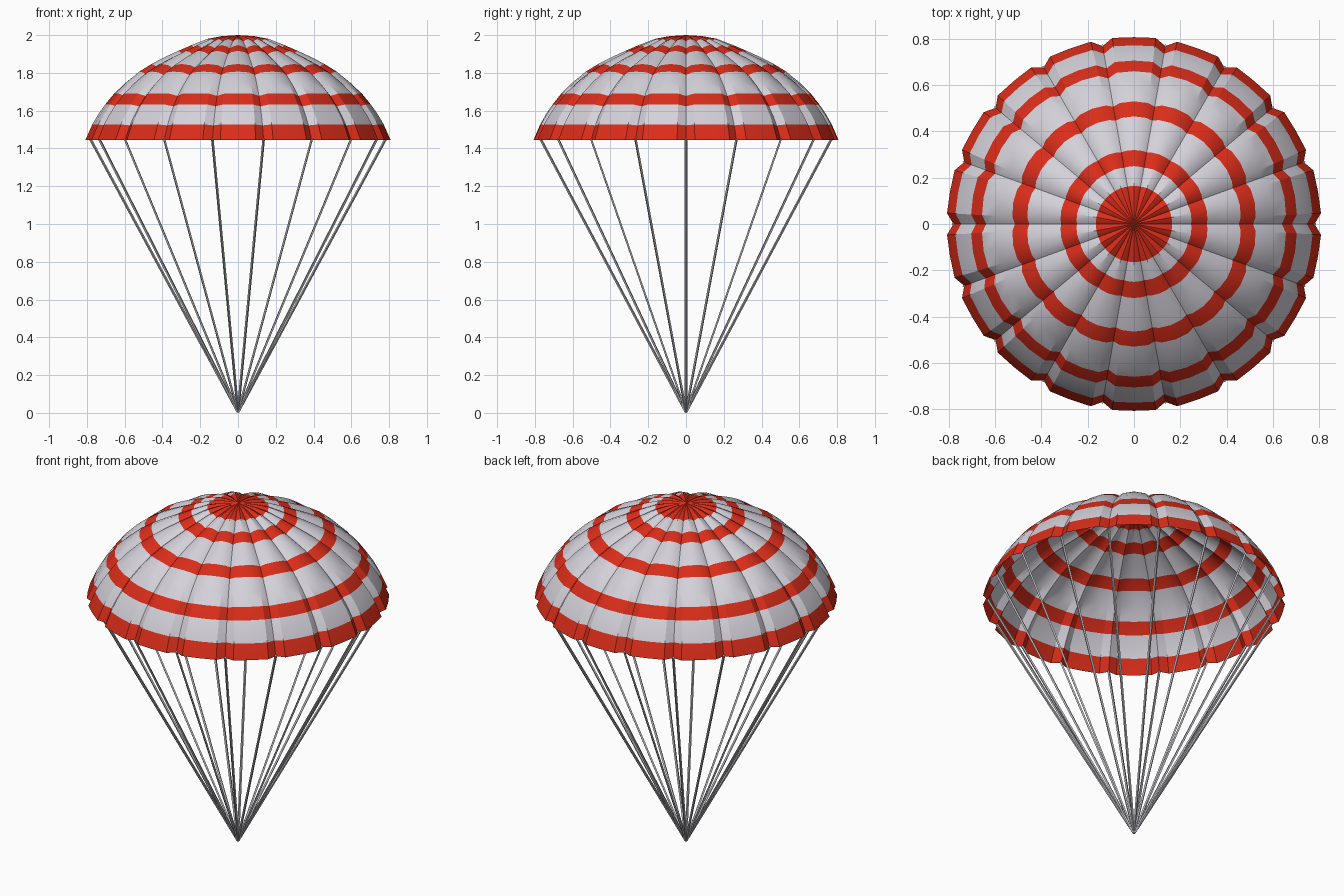
import bpy, bmesh, math
from mathutils import Vector

if "Cube" in bpy.data.objects:
    bpy.data.objects.remove(bpy.data.objects["Cube"])

GORES = 18


def material(name, rgb):
    m = bpy.data.materials.new(name)
    m.diffuse_color = (*rgb, 1)
    m.use_nodes = True
    m.node_tree.nodes["Principled BSDF"].inputs["Base Color"].default_value = m.diffuse_color
    return m


white = material("canopy white", (0.66, 0.64, 0.70))
red = material("canopy red", (0.70, 0.026, 0.010))
grey = material("cord grey", (0.50, 0.50, 0.53))


def add_object(name, bm, mats):
    mesh = bpy.data.meshes.new(name)
    bm.to_mesh(mesh)
    bm.free()
    obj = bpy.data.objects.new(name, mesh)
    for m in mats:
        mesh.materials.append(m)
    bpy.context.collection.objects.link(obj)
    return obj


# Canopy profile at a gore's fullest line: radius, height, red below this ring?
profile = [(0.085, 1.995, 1), (0.165, 1.980, 0), (0.25, 1.947, 1), (0.32, 1.917, 0),
           (0.395, 1.883, 0), (0.465, 1.847, 1), (0.53, 1.807, 0), (0.60, 1.75, 0),
           (0.66, 1.691, 1), (0.706, 1.633, 0), (0.742, 1.58, 0), (0.772, 1.527, 1),
           (0.807, 1.445, 0)]
bm = bmesh.new()
rings = []
for r, z, _ in profile:
    ring = []
    w = (r / 0.807) ** 2  # gores are arched near the top, boxy at the rim
    for g in range(GORES):
        # each gore: sunken seam, side, middle, side
        for frac, arch, box in ((0, 1, 1), (1 / 6, 0.5, -0.08), (0.5, 0, 0), (5 / 6, 0.5, -0.08)):
            a = math.radians((g + frac) * 360 / GORES)
            sunk = arch + (box - arch) * w
            k = r * (1 - 0.033 * sunk * min(1, r / 0.6))
            dip = 0.02 * sunk * max(0, math.sin(math.pi * r / 0.807)) ** 0.7
            ring.append(bm.verts.new((k * math.cos(a), k * math.sin(a), z - dip)))
    rings.append(ring)
n = len(rings[0])
apex = bm.verts.new((0, 0, 2))
for i in range(n):
    j = (i + 1) % n
    bm.faces.new((apex, rings[0][i], rings[0][j])).material_index = 1
    for k in range(len(rings) - 1):
        f = bm.faces.new((rings[k][i], rings[k + 1][i], rings[k + 1][j], rings[k][j]))
        f.material_index = profile[k][2]
canopy = add_object("canopy", bm, (white, red))
bpy.context.view_layer.objects.active = canopy
canopy.select_set(True)
bpy.ops.object.shade_smooth_by_angle(angle=math.radians(30))

# Suspension cords: thin square rods from each seam to the common point
bm = bmesh.new()
low = Vector((0, 0, 0.004))
for g in range(GORES):
    a = math.radians(g * 360 / GORES)
    top = Vector((0.782 * math.cos(a), 0.782 * math.sin(a), 1.45))
    d = top - low
    made = bmesh.ops.create_cone(bm, cap_ends=True, segments=4, radius1=0.007,
                                 radius2=0.007, depth=d.length)
    mat = d.to_track_quat('Z', 'Y').to_matrix().to_4x4()
    mat.translation = (top + low) / 2
    bmesh.ops.transform(bm, matrix=mat, verts=made["verts"])
add_object("suspension_cords", bm, (grey,))
